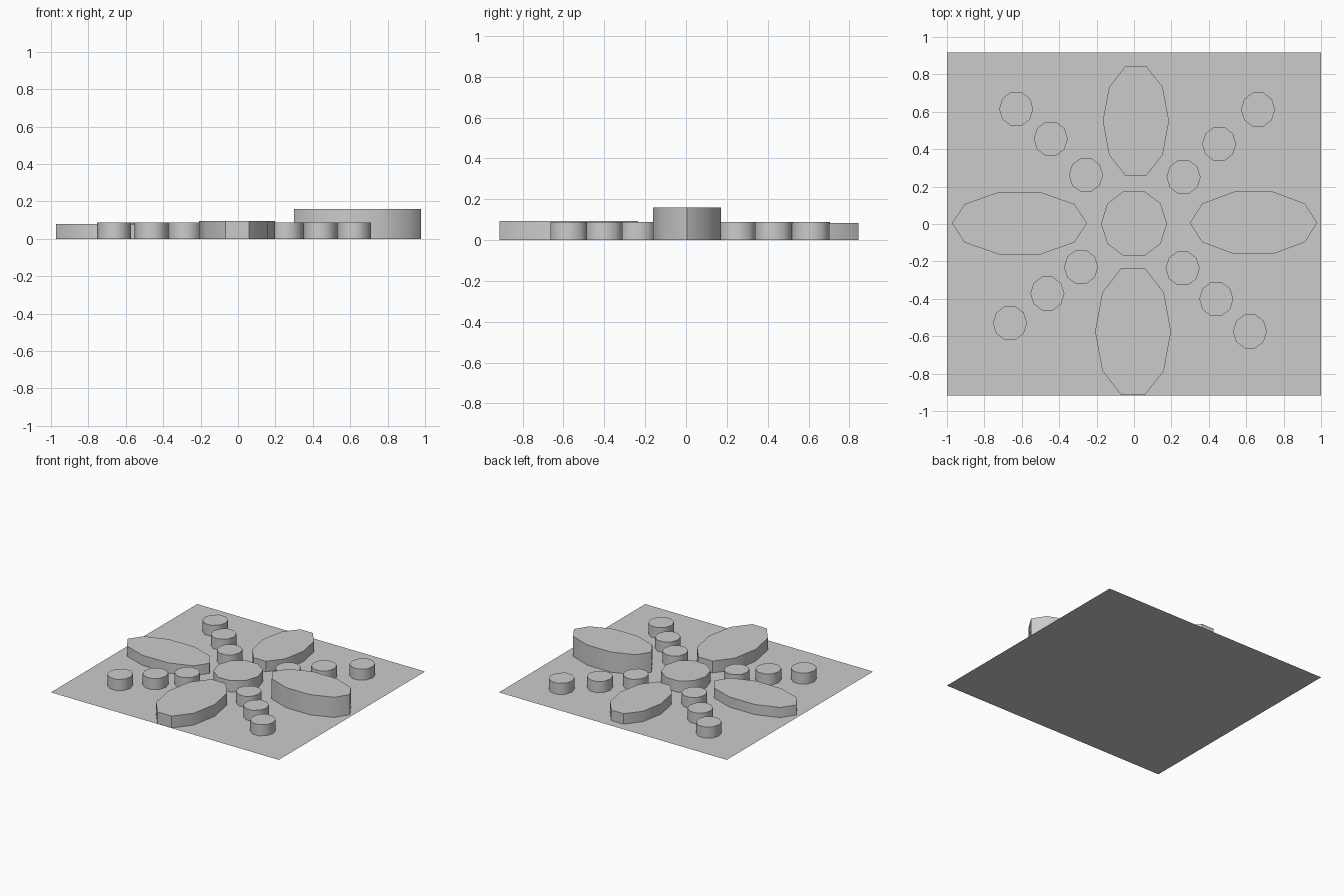
import bpy
from math import radians

if "Cube" in bpy.data.objects:
    bpy.data.objects.remove(bpy.data.objects["Cube"])


def decagon(name, x, y, rx, ry, h):
    # ten-sided prism, corners on the x axis, standing on the sheet
    bpy.ops.mesh.primitive_cylinder_add(vertices=10, radius=1, depth=1,
                                        location=(x, y, h / 2),
                                        rotation=(0, 0, radians(90)))
    ob = bpy.context.object
    bpy.ops.object.transform_apply(location=False, rotation=True, scale=False)
    ob.scale = (rx, ry, h)
    bpy.ops.object.transform_apply(location=False, rotation=False, scale=True)
    bpy.ops.object.shade_smooth_by_angle(angle=radians(50))
    ob.name = name


# thin base sheet
bpy.ops.mesh.primitive_plane_add(size=2)
base = bpy.context.object
base.name = "base_sheet"
base.scale.y = 0.917
bpy.ops.object.transform_apply(location=False, rotation=False, scale=True)

# centre disc and four petals
decagon("centre_disc", 0, 0.002, 0.176, 0.183, 0.09)
decagon("petal_back", 0.01, 0.551, 0.177, 0.309, 0.083)
decagon("petal_front", -0.005, -0.575, 0.203, 0.357, 0.094)
decagon("petal_left", -0.612, 0.004, 0.361, 0.175, 0.08)
decagon("petal_right", 0.639, 0.006, 0.34, 0.175, 0.16)

# diagonal rows of small studs
rows = {
    "back_left": [(-.257, .262), (-.445, .455), (-.63, .615)],
    "back_right": [(.265, .251), (.455, .428), (.663, .612)],
    "front_left": [(-.283, -.23), (-.463, -.372), (-.663, -.53)],
    "front_right": [(.26, -.237), (.44, -.401), (.62, -.574)],
}
for row, points in rows.items():
    for i, (x, y) in enumerate(points, 1):
        decagon(f"stud_{row}_{i}", x, y, 0.091, 0.095, 0.088)
